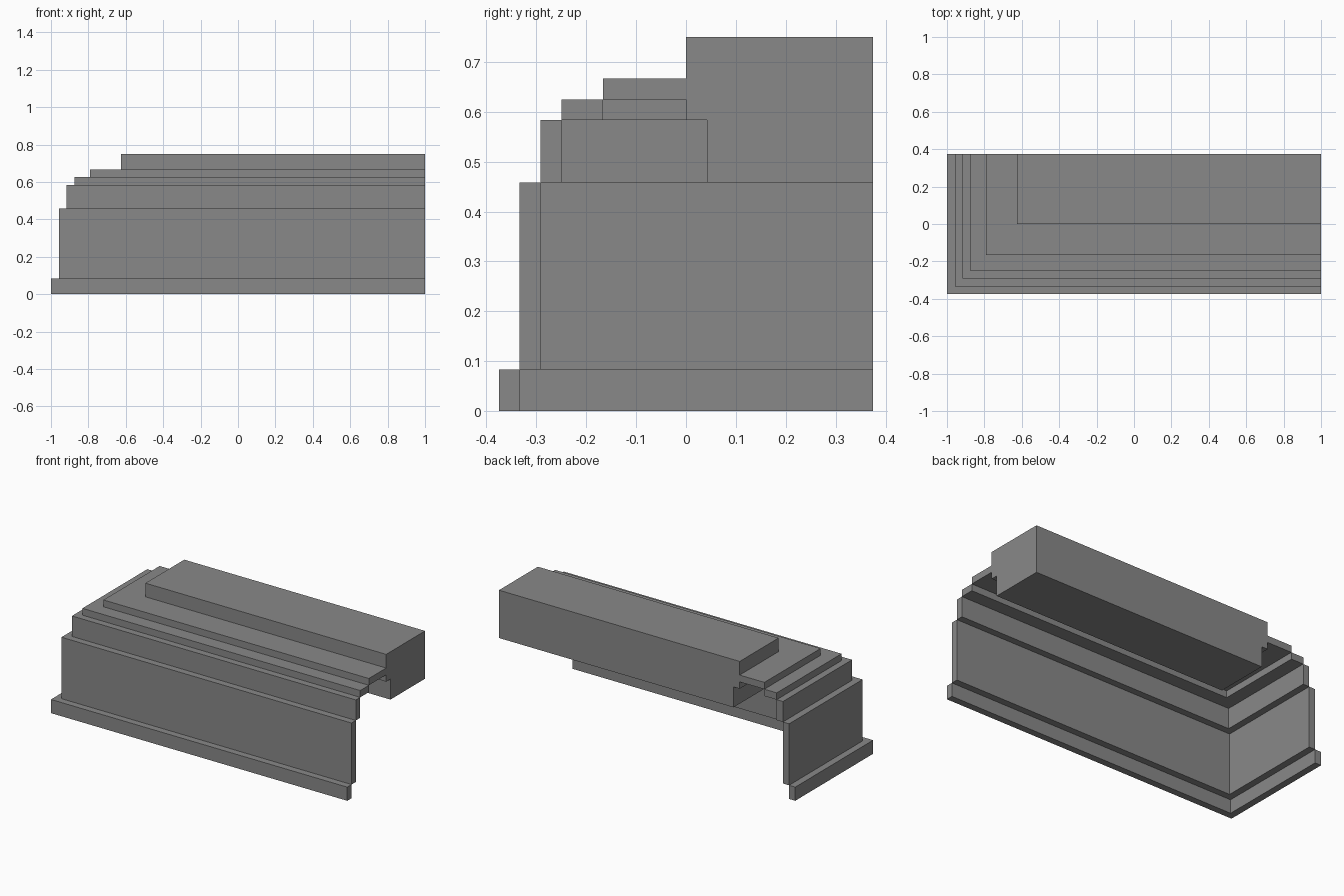
import bpy
import bmesh
from mathutils import Vector

U = 1 / 24                    # building module
RIGHT, BACK = 24 * U, 9 * U   # cut planes shared by all parts

if "Cube" in bpy.data.objects:
    bpy.data.objects.remove(bpy.data.objects["Cube"], do_unlink=True)

grey = bpy.data.materials.new("plain grey")
grey.use_nodes = True
colour = (0.25, 0.25, 0.25, 1)
grey.diffuse_color = colour
grey.node_tree.nodes["Principled BSDF"].inputs["Base Color"].default_value = colour


def finish(name, bm):
    bmesh.ops.recalc_face_normals(bm, faces=bm.faces[:])
    mesh = bpy.data.meshes.new(name)
    bm.to_mesh(mesh)
    bm.free()
    mesh.materials.append(grey)
    bpy.context.collection.objects.link(bpy.data.objects.new(name, mesh))


def extrude_outline(outline, z0, z1):
    """Raise a flat outline into a prism."""
    bm = bmesh.new()
    base = bm.faces.new([bm.verts.new((x, y, z0)) for x, y in outline])
    top = bmesh.ops.extrude_face_region(bm, geom=[base], use_keep_orig=True)
    verts = [g for g in top["geom"] if isinstance(g, bmesh.types.BMVert)]
    bmesh.ops.translate(bm, verts=verts, vec=(0, 0, z1 - z0))
    return bm


def corner_course(name, inset, depth, z0, z1):
    """L-shaped course along the front and one end; sizes in modules."""
    x0, y0 = -RIGHT + inset * U, -BACK + inset * U
    x1, y1 = x0 + depth * U, y0 + depth * U
    outline = [(x0, y0), (RIGHT, y0), (RIGHT, y1), (x1, y1), (x1, BACK), (x0, BACK)]
    finish(name, extrude_outline(outline, z0 * U, z1 * U))


# Stepped courses from the ground up
corner_course("plinth", 0, 1, 0, 2)
corner_course("wall", 1, 1, 2, 11)
corner_course("upper_wall", 2, 1, 11, 14)
corner_course("lower_ledge", 3, 2, 14, 15)
corner_course("upper_ledge", 5, 4, 15, 16)

# Top block, with a narrower foot beneath it
x0, y0 = -15 * U, 0
block = extrude_outline([(x0, y0), (RIGHT, y0), (RIGHT, BACK), (x0, BACK)], 14 * U, 18 * U)
foot_corner = Vector((x0 + U, y0 + U, 0))
for normal in ((1, 0, 0), (0, 1, 0)):
    bmesh.ops.bisect_plane(block, geom=block.verts[:] + block.edges[:] + block.faces[:],
                           plane_co=foot_corner, plane_no=normal)
foot = []
for face in block.faces:
    c = face.calc_center_median()
    if c.z < 14.1 * U and c.x > foot_corner.x and c.y > foot_corner.y:
        foot.append(face)
down = bmesh.ops.extrude_face_region(block, geom=foot)
bmesh.ops.translate(block, vec=(0, 0, -3 * U),
                    verts=[g for g in down["geom"] if isinstance(g, bmesh.types.BMVert)])
bmesh.ops.recalc_face_normals(block, faces=block.faces[:])
bmesh.ops.dissolve_limit(block, angle_limit=0.01, verts=block.verts[:], edges=block.edges[:])
finish("top_block", block)
